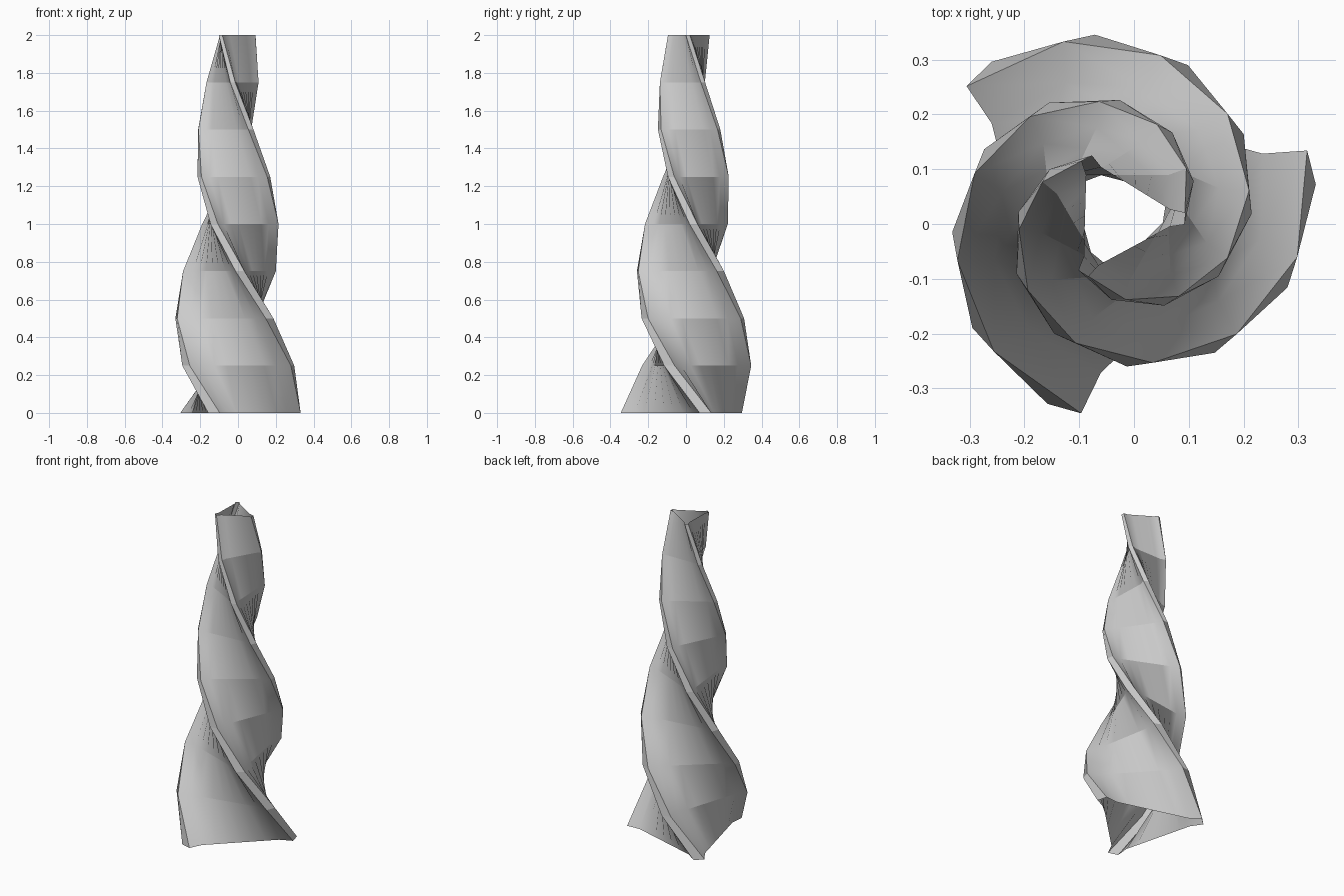
import bpy, bmesh
from math import radians, sin, cos
from mathutils import Vector

if "Cube" in bpy.data.objects:
    bpy.data.objects.remove(bpy.data.objects["Cube"])

HEIGHT, LEVELS = 2.0, 8
TWIST = 256            # clockwise degrees, bottom to top
TOP_SCALE = 1 / 3
START = 14.3           # direction of the first ridge at the bottom
SIDE_CUTS = 6


def polar(r, deg):
    return Vector((r * cos(radians(deg)), r * sin(radians(deg)), 0))


# Three-ridged cross-section: blunt ridges joined by straight, subdivided sides
profile = []
for k in range(3):
    a = START + 120 * k
    profile += [polar(0.365, a - 5), polar(0.365, a + 5)]
    p, q = polar(0.287, a + 9.3), polar(0.287, a + 110.7)
    profile += [p.lerp(q, i / SIDE_CUTS) for i in range(SIDE_CUTS + 1)]

# Stack of rings, shrinking and turning with height, open at both ends
bm = bmesh.new()
rings = []
for lv in range(LEVELS + 1):
    t = lv / LEVELS
    s, turn = 1 + (TOP_SCALE - 1) * t, radians(-TWIST * t)
    ring = []
    for p in profile:
        x = s * (p.x * cos(turn) - p.y * sin(turn))
        y = s * (p.x * sin(turn) + p.y * cos(turn))
        ring.append(bm.verts.new((x, y, HEIGHT * t)))
    rings.append(ring)
n = len(profile)
for low, high in zip(rings, rings[1:]):
    for i in range(n):
        j = (i + 1) % n
        bm.faces.new((low[i], low[j], high[j], high[i]))

# Centre the bounding box on the origin
xs = [v.co.x for v in bm.verts]
ys = [v.co.y for v in bm.verts]
bmesh.ops.translate(bm, verts=bm.verts,
                    vec=(-(min(xs) + max(xs)) / 2, -(min(ys) + max(ys)) / 2, 0))

mesh = bpy.data.meshes.new("twisted_column")
bm.to_mesh(mesh)
bm.free()
column = bpy.data.objects.new("twisted_column", mesh)
bpy.context.collection.objects.link(column)
bpy.context.view_layer.objects.active = column
column.select_set(True)
bpy.ops.object.shade_smooth_by_angle(angle=radians(30))
